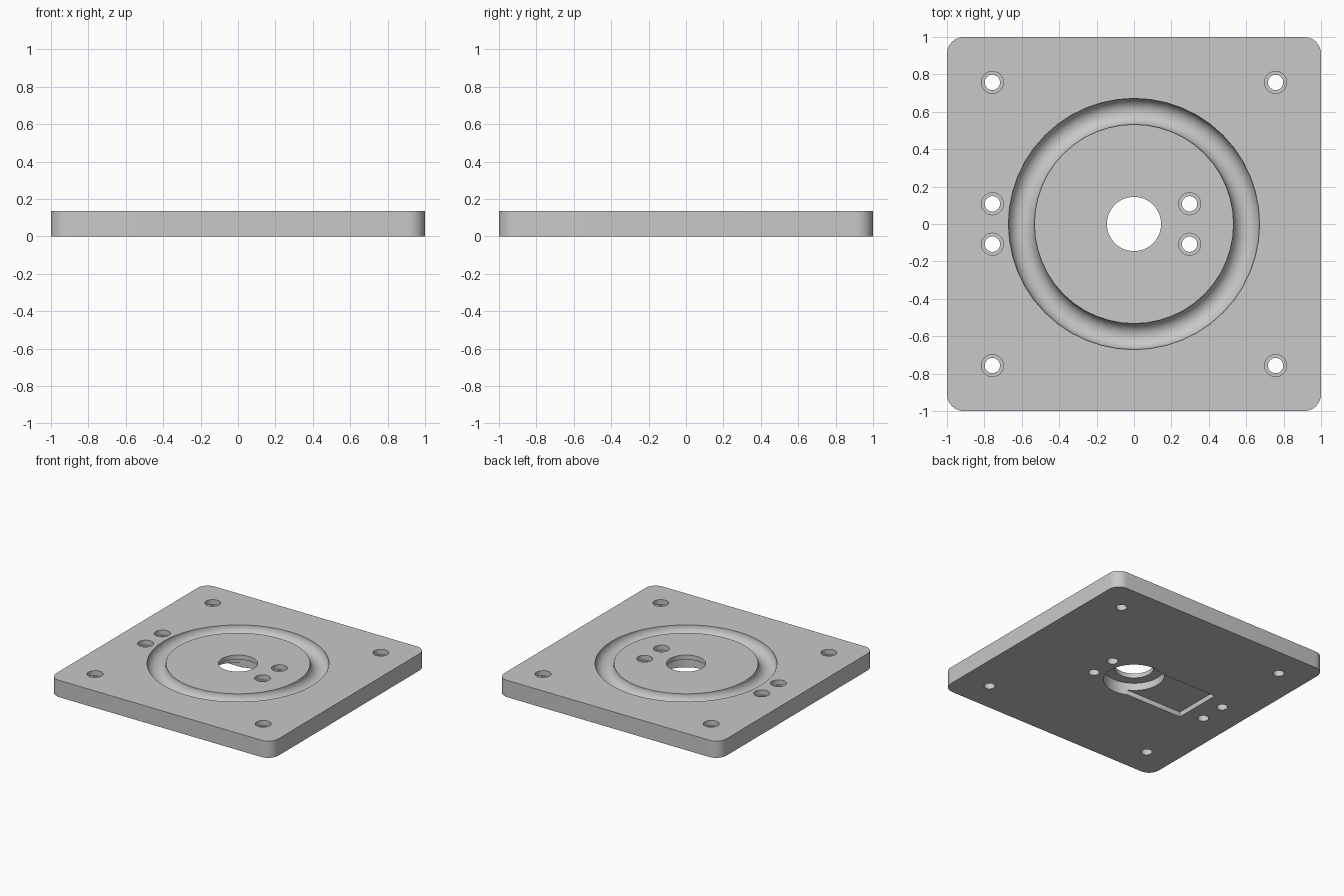
import bpy, bmesh
from math import radians, cos, sin
from mathutils import Matrix, Vector

if "Cube" in bpy.data.objects:
    bpy.data.objects.remove(bpy.data.objects["Cube"], do_unlink=True)

THICK = 0.137

grey = bpy.data.materials.new("plain grey")
grey.use_nodes = True
colour = (0.58, 0.58, 0.58, 1)
grey.diffuse_color = colour
grey.node_tree.nodes["Principled BSDF"].inputs["Base Color"].default_value = colour


def finish(name, bm):
    bmesh.ops.recalc_face_normals(bm, faces=bm.faces)
    mesh = bpy.data.meshes.new(name)
    bm.to_mesh(mesh)
    bm.free()
    obj = bpy.data.objects.new(name, mesh)
    mesh.materials.append(grey)
    bpy.context.collection.objects.link(obj)
    return obj


def activate(obj):
    bpy.ops.object.select_all(action="DESELECT")
    obj.select_set(True)
    bpy.context.view_layer.objects.active = obj


def box(name, x0, x1, y0, y1, z0, z1):
    bm = bmesh.new()
    size = Matrix.Diagonal((x1 - x0, y1 - y0, z1 - z0, 1))
    centre = Matrix.Translation(((x0 + x1) / 2, (y0 + y1) / 2, (z0 + z1) / 2))
    bmesh.ops.create_cube(bm, size=1, matrix=centre @ size)
    return finish(name, bm)


def cylinder(name, x, y, radius, z0, z1, sides=32):
    bm = bmesh.new()
    bmesh.ops.create_cone(bm, cap_ends=True, segments=sides, radius1=radius,
                          radius2=radius, depth=z1 - z0,
                          matrix=Matrix.Translation((x, y, (z0 + z1) / 2)))
    return finish(name, bm)


def ring(name, major, minor, z, sides=48, steps=24):
    # Circle section swept around the vertical axis
    bm = bmesh.new()
    loops = []
    for i in range(sides):
        turn = Matrix.Rotation(radians(360 * i / sides), 3, "Z")
        angles = [radians(360 * (j + 0.5) / steps) for j in range(steps)]
        loops.append([bm.verts.new(turn @ Vector((major + minor * cos(a), 0, z + minor * sin(a))))
                      for a in angles])
    for i in range(sides):
        a, b = loops[i], loops[(i + 1) % sides]
        for j in range(steps):
            k = (j + 1) % steps
            bm.faces.new((a[j], b[j], b[k], a[k]))
    return finish(name, bm)


def cut(target, cutter):
    cutter.hide_render = True
    activate(target)
    mod = target.modifiers.new("cut", "BOOLEAN")
    mod.operation = "DIFFERENCE"
    mod.solver = "EXACT"
    mod.object = cutter
    bpy.ops.object.modifier_apply(modifier=mod.name)
    bpy.data.objects.remove(cutter, do_unlink=True)


# Square plate with rounded upright corners
plate = box("base_plate", -1, 1, -1, 1, 0, THICK)
bm = bmesh.new()
bm.from_mesh(plate.data)
upright = [e for e in bm.edges if abs(e.verts[0].co.z - e.verts[1].co.z) > 0.1]
bmesh.ops.bevel(bm, geom=upright, offset=0.09, segments=8, profile=0.5, affect="EDGES")
bm.to_mesh(plate.data)
bm.free()

# Round bearing groove in the top
cut(plate, ring("groove_cutter", 0.602, 0.07, THICK))

# Underside slot, round pocket and central through hole
cut(plate, box("slot_cutter", -0.61, 0, -0.2, 0.2, -0.1, 0.04))
cut(plate, cylinder("pocket_cutter", 0, 0, 0.225, -0.1, 0.1, 48))
cut(plate, cylinder("centre_cutter", 0, 0, 0.145, -0.1, 0.3, 48))

# Counterbored screw holes: four corners and two pairs
spots = [(x, y) for x in (-0.757, 0.757) for y in (-0.757, 0.757)]
spots += [(x, y) for x in (-0.757, 0.297) for y in (-0.108, 0.108)]
for x, y in spots:
    cut(plate, cylinder("screw_cutter", x, y, 0.041, -0.1, 0.3))
    cut(plate, cylinder("head_cutter", x, y, 0.059, THICK - 0.04, 0.3))

activate(plate)
bpy.ops.object.shade_smooth_by_angle(angle=radians(30))
